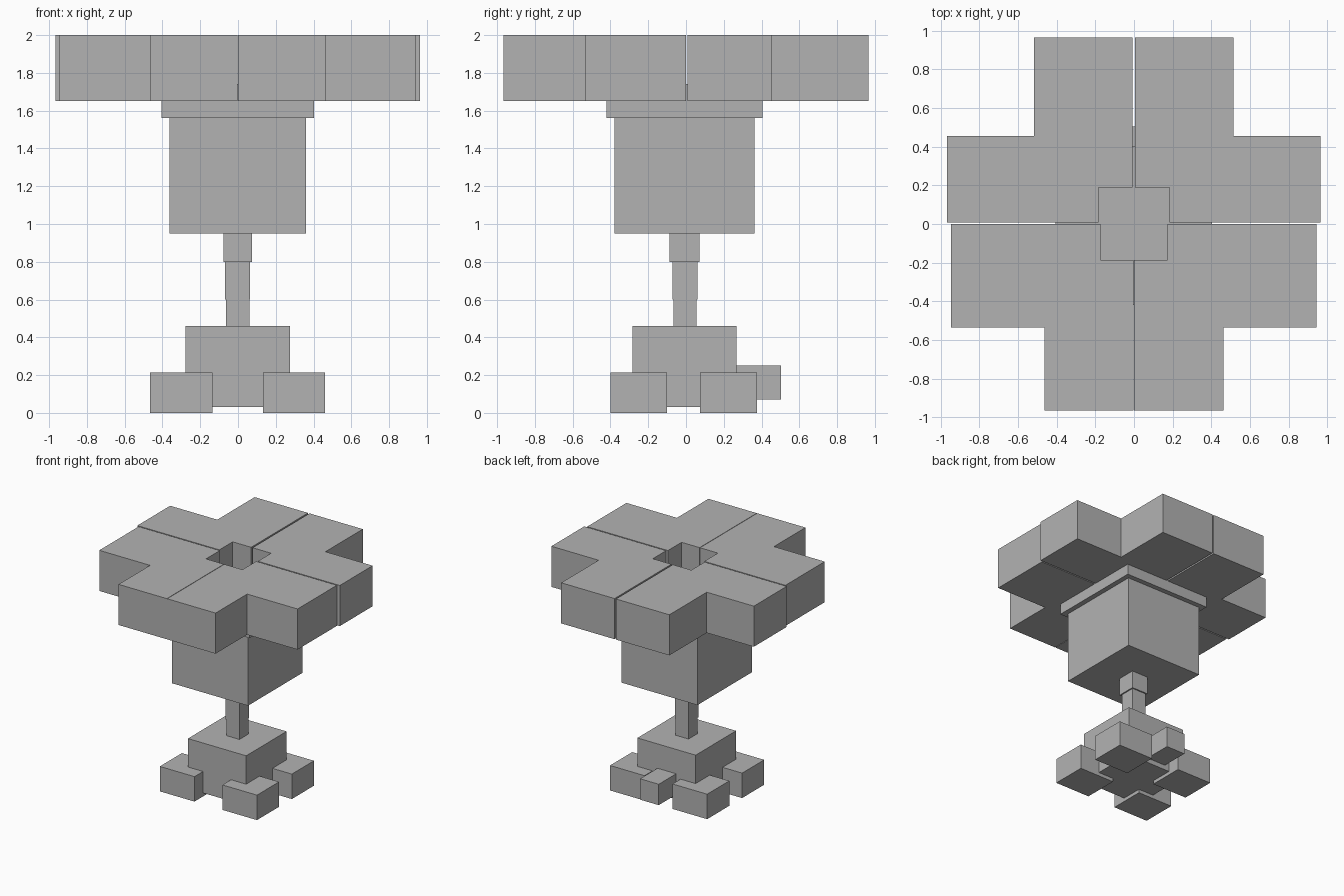
import bpy
import bmesh

cube = bpy.data.objects.get("Cube")
if cube:
    bpy.data.objects.remove(cube, do_unlink=True)

grey = bpy.data.materials.new("plain grey")
grey.use_nodes = True
colour = (0.45, 0.45, 0.45, 1)
grey.diffuse_color = colour
grey.node_tree.nodes["Principled BSDF"].inputs["Base Color"].default_value = colour


def prism(name, outline, z0, z1):
    """Extrude a flat outline from z0 up to z1."""
    bm = bmesh.new()
    face = bm.faces.new([bm.verts.new((x, y, z0)) for x, y in outline])
    top = bmesh.ops.extrude_face_region(bm, geom=[face])["geom"]
    verts = [v for v in top if isinstance(v, bmesh.types.BMVert)]
    bmesh.ops.translate(bm, verts=verts, vec=(0, 0, z1 - z0))
    bmesh.ops.recalc_face_normals(bm, faces=bm.faces)
    mesh = bpy.data.meshes.new(name)
    bm.to_mesh(mesh)
    bm.free()
    mesh.materials.append(grey)
    obj = bpy.data.objects.new(name, mesh)
    bpy.context.collection.objects.link(obj)
    return obj


def box(name, x0, x1, y0, y1, z0, z1):
    return prism(name, [(x0, y0), (x1, y0), (x1, y1), (x0, y1)], z0, z1)


def crown(name, gap, notch, inner, outer):
    """Stepped quarter of the crown, with a notch at the middle."""
    (gx, gy), (nx, ny), (ix, iy), (ox, oy) = gap, notch, inner, outer
    prism(name, [(gx, ny), (gx, oy), (ix, oy), (ix, iy),
                 (ox, iy), (ox, gy), (nx, gy), (nx, ny)], 1.65, 2.0)


# Four crown quarters around a square opening
crown("crown_back_right", (-0.008, 0.009), (-0.184, 0.19), (-0.517, 0.456), (-0.966, 0.965))
crown("crown_back_left", (0.006, 0.009), (0.183, 0.19), (0.514, 0.456), (0.964, 0.965))
crown("crown_front_right", (-0.003, -0.001), (-0.174, -0.187), (-0.463, -0.536), (-0.947, -0.965))
crown("crown_front_left", (0.001, -0.001), (0.173, -0.187), (0.462, -0.536), (0.943, -0.965))

# Collar and main block
box("collar", -0.405, 0.403, -0.42, 0.404, 1.56, 1.74)
box("main_block", -0.363, 0.36, -0.378, 0.362, 0.95, 1.56)

# Stem, narrowing downwards
box("stem_top", -0.078, 0.075, -0.087, 0.071, 0.80, 0.95)
box("stem_middle", -0.068, 0.064, -0.071, 0.06, 0.60, 0.80)
box("stem_bottom", -0.063, 0.06, -0.066, 0.055, 0.46, 0.60)

# Base with four corner feet and a small block behind
box("base", -0.279, 0.276, -0.283, 0.267, 0.03, 0.46)
for side, x0, x1 in (("right", -0.465, -0.135), ("left", 0.132, 0.461)):
    for end, y0, y1 in (("front", -0.40, -0.10), ("back", 0.075, 0.376)):
        box(f"foot_{end}_{side}", x0, x1, y0, y1, 0.0, 0.215)
box("back_block", -0.093, 0.085, 0.26, 0.504, 0.07, 0.25)
